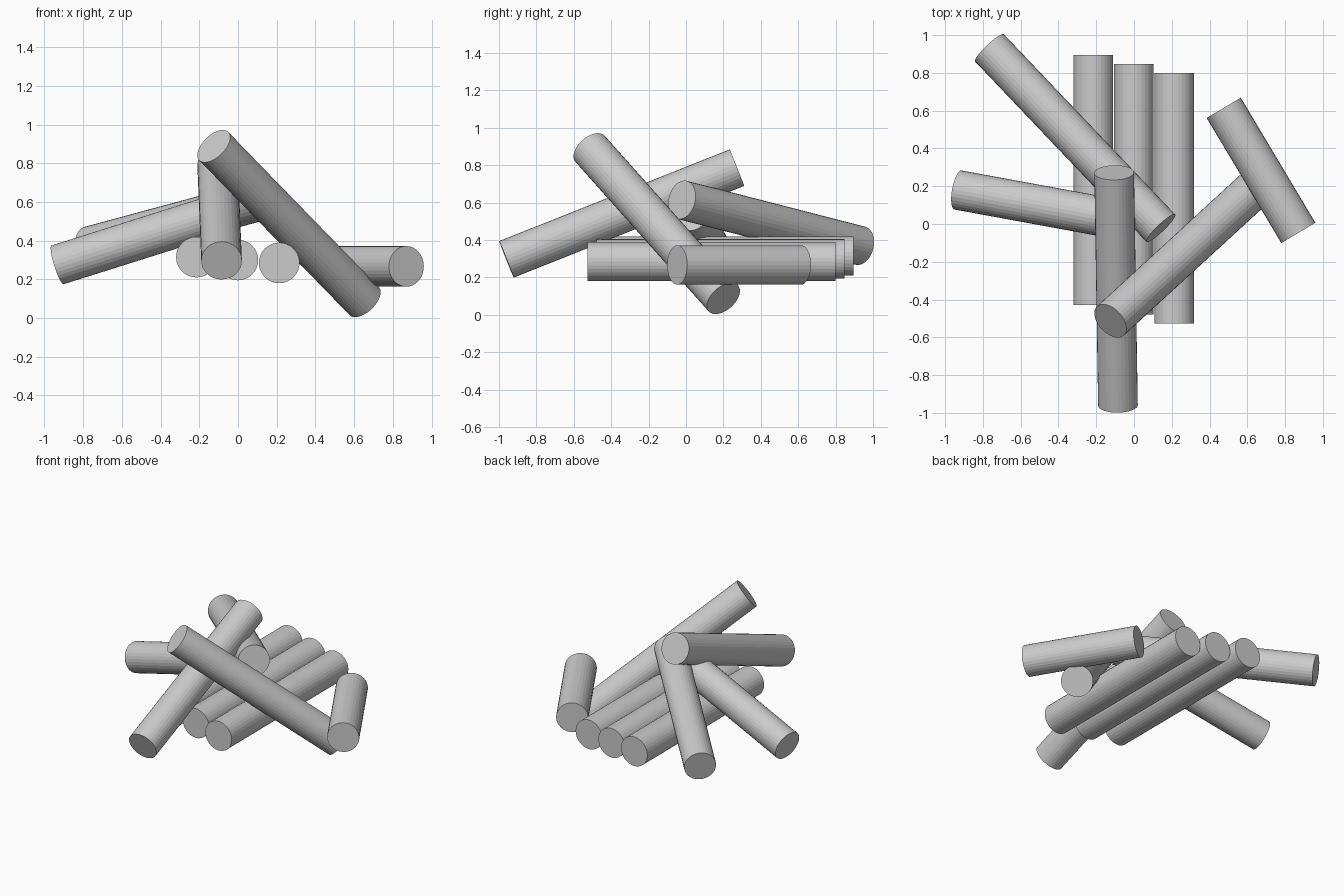
import bpy
from mathutils import Vector

cube = bpy.data.objects.get("Cube")
if cube:
    bpy.data.objects.remove(cube, do_unlink=True)

# Single plain grey
grey = bpy.data.materials.new("plain_grey")
grey.use_nodes = True
grey.diffuse_color = (0.6, 0.6, 0.6, 1)
grey.node_tree.nodes["Principled BSDF"].inputs["Base Color"].default_value = (0.6, 0.6, 0.6, 1)

RADIUS = 0.105
SIDES = 32


def log(name, start, end):
    """Flat-sided round log between two end centres."""
    a, b = Vector(start), Vector(end)
    axis = b - a
    bpy.ops.mesh.primitive_cylinder_add(vertices=SIDES, radius=RADIUS,
                                        depth=axis.length, location=(a + b) / 2)
    obj = bpy.context.object
    obj.name = name
    obj.rotation_euler = axis.to_track_quat("Z", "Y").to_euler()
    obj.data.materials.append(grey)
    return obj


# Three parallel logs lying front to back, each shifted a step
for i, side in enumerate(("right", "middle", "left")):
    x, z, shift = -0.215 + 0.214 * i, 0.315 - 0.015 * i, -0.048 * i
    log(f"{side}_bed_log", (x, -0.43 + shift, z), (x, 0.896 + shift, z))

# Logs leaning over the bed
log("front_leaning_log", (-0.085, -0.96, 0.297), (-0.105, 0.272, 0.787))
log("crossing_log", (-0.125, -0.513, 0.888), (0.652, 0.2, 0.088))
log("back_leaning_log", (-0.765, 0.932, 0.37), (0.142, -0.022, 0.615))
log("side_leaning_log", (-0.932, 0.18, 0.275), (-0.06, 0.02, 0.55))

# Short log lying level at the left side
log("short_side_log", (0.87, -0.047, 0.267), (0.475, 0.615, 0.267))
